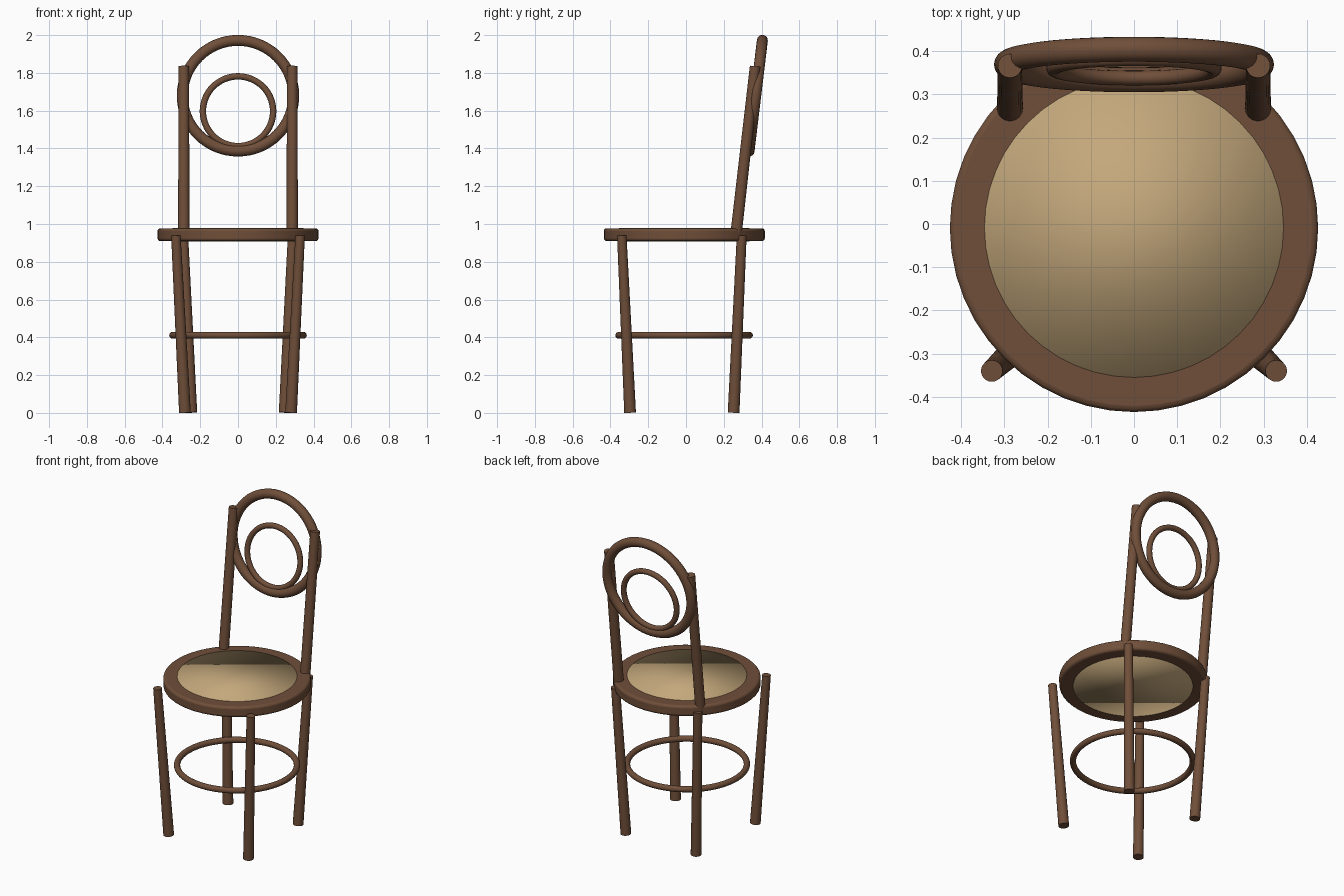
import bpy
import math
from mathutils import Vector

cube = bpy.data.objects.get("Cube")
if cube:
    bpy.data.objects.remove(cube, do_unlink=True)


def make_material(name, rgb):
    mat = bpy.data.materials.new(name)
    mat.use_nodes = True
    color = (*rgb, 1.0)
    mat.diffuse_color = color
    bsdf = next(n for n in mat.node_tree.nodes if n.type == 'BSDF_PRINCIPLED')
    bsdf.inputs["Base Color"].default_value = color
    return mat


wood = make_material("brown_wood", (0.16, 0.077, 0.041))
cane = make_material("tan_cane", (0.55, 0.39, 0.20))


def finish(name, mat, sharp_edges=True):
    obj = bpy.context.object
    obj.name = name
    obj.data.materials.clear()
    obj.data.materials.append(mat)
    if sharp_edges:
        bpy.ops.object.shade_smooth_by_angle(angle=math.radians(40))
    else:
        bpy.ops.object.shade_smooth()
    return obj


def rod(name, bottom, top, r_bottom, r_top):
    """Tapered round bar between two points."""
    a, b = Vector(bottom), Vector(top)
    bpy.ops.mesh.primitive_cone_add(vertices=24, radius1=r_bottom, radius2=r_top,
                                    depth=(b - a).length, location=(a + b) / 2)
    bpy.context.object.rotation_euler = (b - a).to_track_quat('Z', 'Y').to_euler()
    return finish(name, wood)


def hoop(name, center, major, minor, tilt=0.0):
    """Bent round ring."""
    bpy.ops.mesh.primitive_torus_add(major_segments=64, minor_segments=16,
                                     major_radius=major, minor_radius=minor,
                                     location=center, rotation=(tilt, 0, 0))
    return finish(name, wood)


def disc(name, radius, low, high, mat, sharp_edges=True):
    bpy.ops.mesh.primitive_cylinder_add(vertices=48, radius=radius, depth=high - low,
                                        location=(0, -0.009, (low + high) / 2))
    return finish(name, mat, sharp_edges)


# Round seat with softened rim
seat = disc("seat_rim", 0.426, 0.91, 0.977, wood)
bevel = seat.modifiers.new("soft_rim", 'BEVEL')
bevel.width = 0.014
bevel.segments = 3
bevel.limit_method = 'ANGLE'

# Woven panel, showing on both the top and the underside
disc("seat_panel", 0.346, 0.908, 0.979, cane, sharp_edges=False)

# Legs and back posts, one of each per side
for side, s in (("left", 1), ("right", -1)):
    rod("front_leg_" + side, (s * 0.281, -0.296, 0.002), (s * 0.329, -0.340, 0.94), 0.031, 0.025)
    rod("back_leg_" + side, (s * 0.247, 0.252, 0.002), (s * 0.290, 0.295, 0.94), 0.031, 0.026)
    rod("back_post_" + side, (s * 0.287, 0.263, 0.93), (s * 0.287, 0.366, 1.835), 0.030, 0.028)

# Foot ring between the legs
hoop("foot_ring", (0, -0.010, 0.411), 0.346, 0.018)

# Leaning backrest hoops
lean = math.pi / 2 - 0.12
hoop("backrest_outer_hoop", (0, 0.369, 1.679), 0.295, 0.029, lean)
hoop("backrest_inner_hoop", (0, 0.360, 1.597), 0.186, 0.017, lean)
